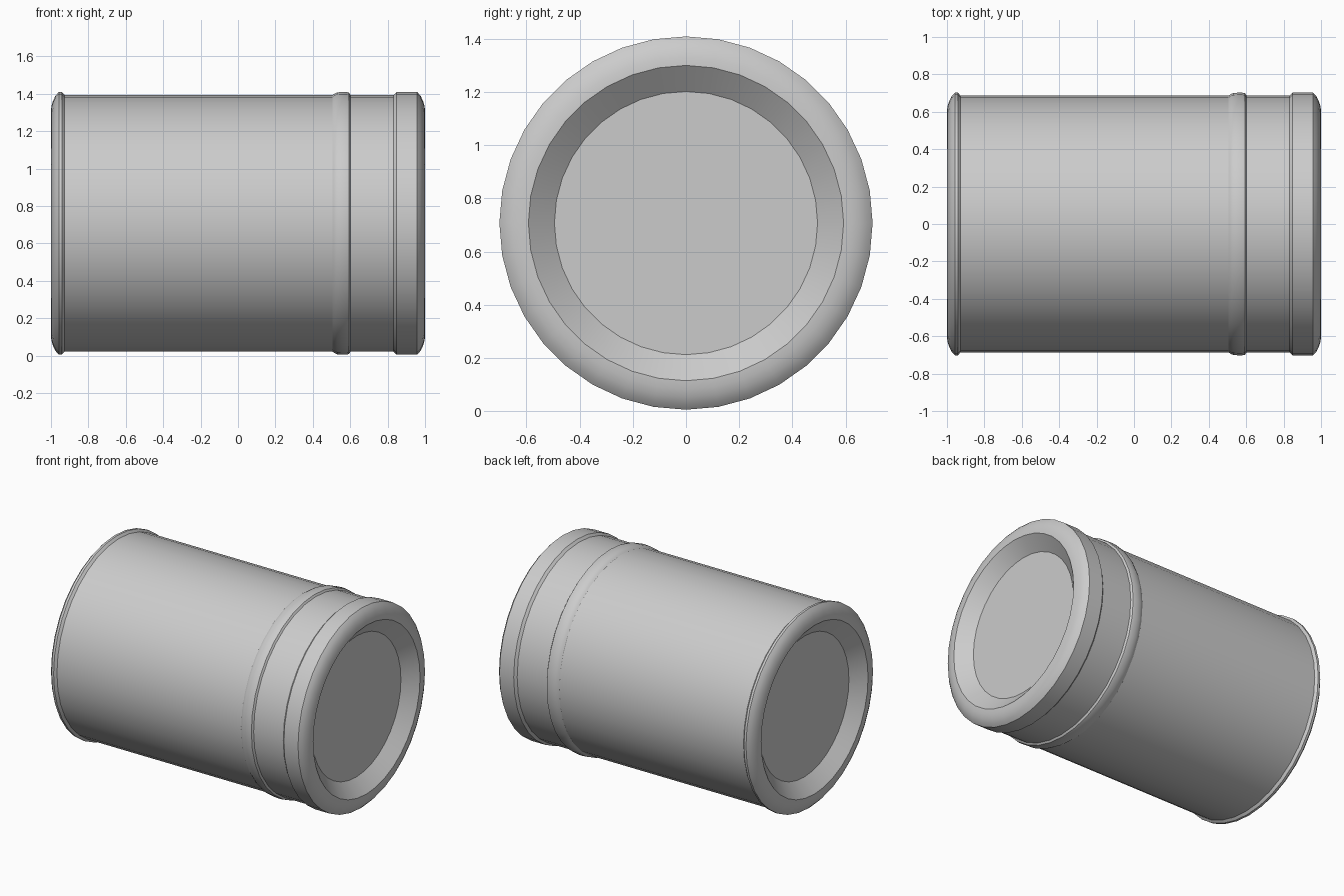
import bpy
import bmesh
from math import sin, cos, tau, radians

SIDES = 36
AXIS_HEIGHT = 0.707

if "Cube" in bpy.data.objects:
    bpy.data.objects.remove(bpy.data.objects["Cube"])

grey = bpy.data.materials.new("plain grey")
grey.use_nodes = True
colour = (0.6, 0.6, 0.6, 1)
grey.diffuse_color = colour
grey.node_tree.nodes["Principled BSDF"].inputs["Base Color"].default_value = colour


def lathe(name, profile, close_start=False, close_end=False):
    """Revolve (x, radius) points, listed along the outside from -x to +x."""
    bm = bmesh.new()
    rings = [[bm.verts.new((x, r * sin(tau * k / SIDES), r * cos(tau * k / SIDES)))
              for k in range(SIDES)] for x, r in profile]
    for a, b in zip(rings, rings[1:]):
        for k in range(SIDES):
            n = (k + 1) % SIDES
            bm.faces.new((a[k], b[k], b[n], a[n]))
    if close_start:
        bm.faces.new(rings[0])
    if close_end:
        bm.faces.new(rings[-1][::-1])
    mesh = bpy.data.meshes.new(name)
    bm.to_mesh(mesh)
    bm.free()
    mesh.materials.append(grey)
    obj = bpy.data.objects.new(name, mesh)
    obj.location.z = AXIS_HEIGHT
    bpy.context.collection.objects.link(obj)
    bpy.ops.object.select_all(action="DESELECT")
    obj.select_set(True)
    bpy.context.view_layer.objects.active = obj
    bpy.ops.object.shade_smooth_by_angle(angle=radians(30))


# Rounded rim and sloped recess shared by both ends, from the recess outwards
rim = [(0.92, 0.495), (1, 0.593), (0.998, 0.625), (0.989, 0.655),
       (0.976, 0.682), (0.958, 0.702)]

# Left-hand end: recess, rim and narrow lip
lathe("plain_end", [(-x, r) for x, r in rim] + [(-0.942, 0.702), (-0.927, 0.686)],
      close_start=True)

# Barrel with its raised bead
lathe("barrel", [(-0.927, 0.686), (0.505, 0.686), (0.515, 0.693), (0.53, 0.7),
                 (0.555, 0.702), (0.58, 0.702), (0.593, 0.699), (0.602, 0.686),
                 (0.832, 0.686)])

# Banded end: step, wide band, rim and recess
lathe("banded_end", [(0.832, 0.686), (0.848, 0.702)] + rim[::-1], close_end=True)
